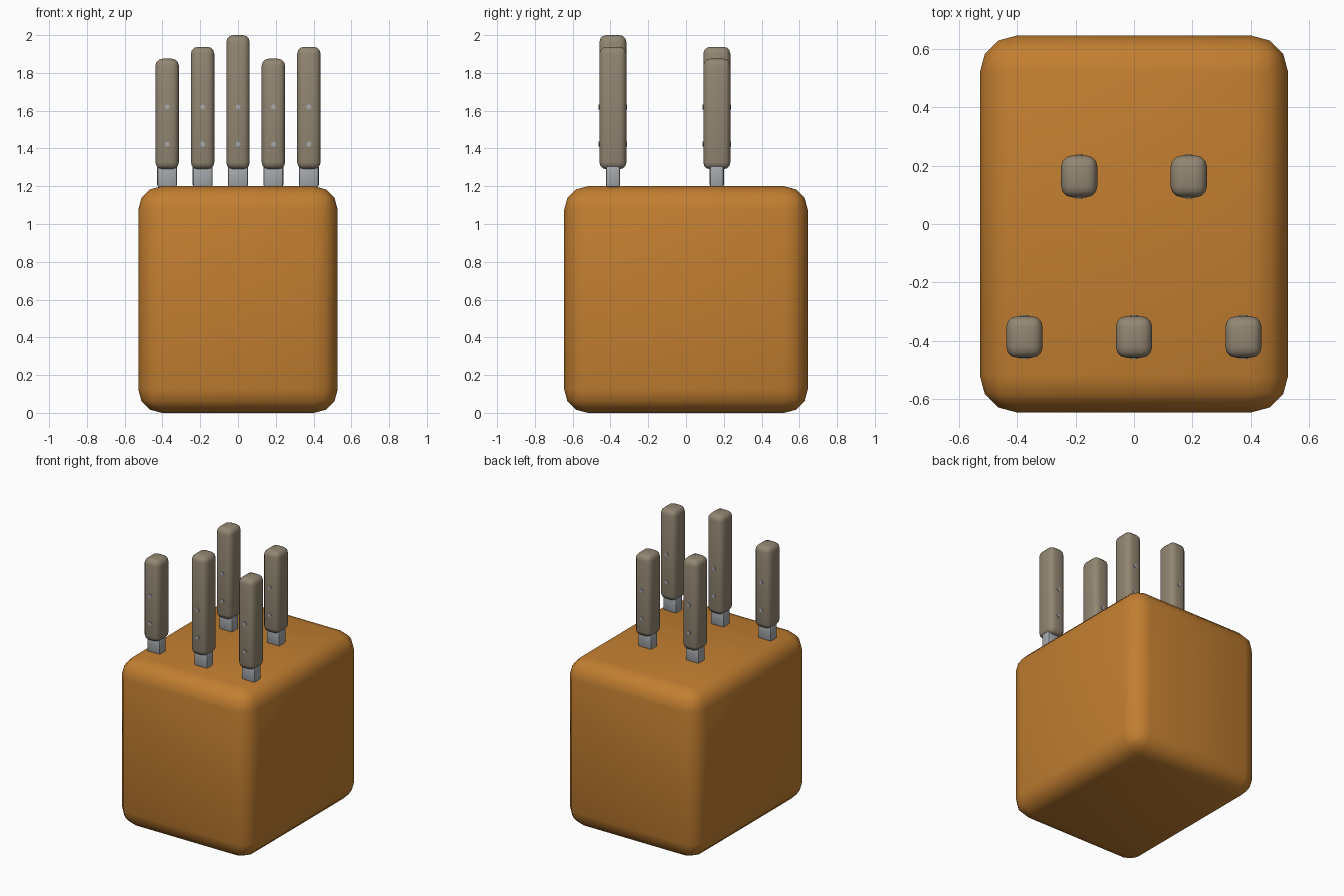
import bpy, math

if "Cube" in bpy.data.objects:
    bpy.data.objects.remove(bpy.data.objects["Cube"])


def material(name, rgb):
    m = bpy.data.materials.new(name)
    m.diffuse_color = (*rgb, 1)
    m.use_nodes = True
    m.node_tree.nodes["Principled BSDF"].inputs["Base Color"].default_value = m.diffuse_color
    return m


wood = material("warm_wood", (0.54, 0.21, 0.03))
grip = material("grey_brown_handle", (0.29, 0.24, 0.17))
steel = material("steel", (0.38, 0.40, 0.42))


def rounded_box(name, center, size, bevel, segments, mat):
    bpy.ops.mesh.primitive_cube_add(size=1, location=center)
    ob = bpy.context.object
    ob.name = name
    ob.scale = size
    bpy.ops.object.transform_apply(location=False, rotation=False, scale=True)
    mod = ob.modifiers.new("round_edges", 'BEVEL')
    mod.width = bevel
    mod.segments = segments
    bpy.ops.object.modifier_apply(modifier=mod.name)
    ob.data.materials.append(mat)
    bpy.ops.object.shade_smooth_by_angle(angle=math.radians(40))
    return ob


def rivet(name, x, y, z, depth):
    bpy.ops.mesh.primitive_cylinder_add(vertices=12, radius=0.013, depth=depth,
                                        location=(x, y, z), rotation=(math.pi / 2, 0, 0))
    ob = bpy.context.object
    ob.name = name
    ob.data.materials.append(steel)
    bpy.ops.object.shade_smooth_by_angle(angle=math.radians(40))


# Block
rounded_box("block", (0, 0, 0.6), (1.056, 1.29, 1.2), 0.125, 3, wood)

# Knives: x, y, top of handle
knives = [
    (-0.375, -0.387, 1.875), (0, -0.387, 2.0), (0.375, -0.387, 1.938),
    (-0.1875, 0.163, 1.938), (0.1875, 0.163, 1.875),
]
HANDLE_BOTTOM = 1.29
for i, (x, y, top) in enumerate(knives, 1):
    # Handle
    rounded_box(f"handle_{i}", (x, y, (HANDLE_BOTTOM + top) / 2),
                (0.124, 0.143, top - HANDLE_BOTTOM), 0.037, 3, grip)
    # Steel bolster between handle and block
    rounded_box(f"bolster_{i}", (x, y, 1.255), (0.105, 0.075, 0.12), 0.012, 2, steel)
    # Rivets passing through the handle front to back
    for j, z in enumerate((1.423, 1.62), 1):
        rivet(f"rivet_{i}_{j}", x, y, z, 0.151)
